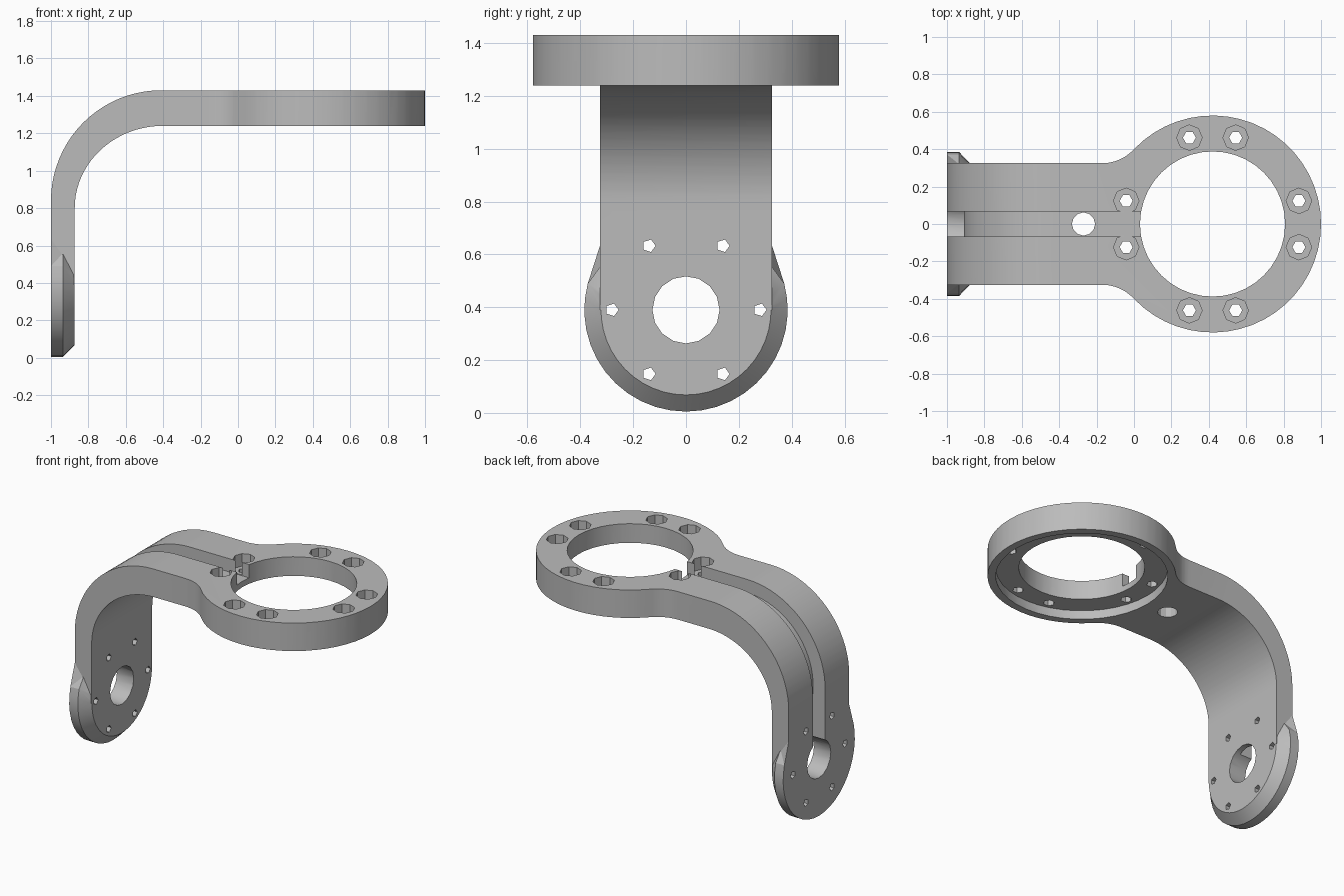
import bpy, bmesh
from math import sin, cos, radians

if "Cube" in bpy.data.objects:
    bpy.data.objects.remove(bpy.data.objects["Cube"], do_unlink=True)

RING_X, DISC_Z = 0.42, 0.39

grey = bpy.data.materials.new("plain_grey")
grey.use_nodes = True
colour = (0.5, 0.5, 0.5, 1)
grey.diffuse_color = colour
grey.node_tree.nodes["Principled BSDF"].inputs["Base Color"].default_value = colour


def arc(cx, cy, rx, a0, a1, n, ry=None):
    ry = ry or rx
    angles = [radians(a0 + (a1 - a0) * i / n) for i in range(n + 1)]
    return [(cx + rx * cos(a), cy + ry * sin(a)) for a in angles]


def circle(cx, cy, r, n, turn=0):
    return arc(cx, cy, r, turn, turn + 360, n)[:-1]


def loft(name, axis, sections):
    """Solid through (height, outline) sections along an axis."""
    place = {"x": lambda a, b, h: (h, a, b),
             "y": lambda a, b, h: (a, h, b),
             "z": lambda a, b, h: (a, b, h)}[axis]
    bm = bmesh.new()
    rows = [[bm.verts.new(place(a, b, h)) for a, b in pts] for h, pts in sections]
    n = len(rows[0])
    bm.faces.new(rows[0])
    bm.faces.new(rows[-1])
    for low, high in zip(rows, rows[1:]):
        for i in range(n):
            j = (i + 1) % n
            bm.faces.new((low[i], low[j], high[j], high[i]))
    twisted = [f for f in bm.faces if len(f.verts) == 4]
    bmesh.ops.triangulate(bm, faces=twisted)
    bmesh.ops.recalc_face_normals(bm, faces=bm.faces)
    mesh = bpy.data.meshes.new(name)
    bm.to_mesh(mesh)
    bm.free()
    mesh.materials.append(grey)
    obj = bpy.data.objects.new(name, mesh)
    bpy.context.collection.objects.link(obj)
    return obj


def prism(name, axis, pts, lo, hi):
    return loft(name, axis, [(lo, pts), (hi, pts)])


def combine(body, tool, operation="DIFFERENCE"):
    mod = body.modifiers.new("combine", "BOOLEAN")
    mod.operation, mod.object, mod.solver = operation, tool, "EXACT"
    bpy.context.view_layer.objects.active = body
    bpy.ops.object.modifier_apply(modifier=mod.name)
    bpy.data.objects.remove(tool, do_unlink=True)


# Bent arm seen from the side
side = ([(-1, DISC_Z)] + arc(-0.41, 0.84, 0.59, 180, 90, 20) + [(1.2, 1.43), (1.2, 1.24)]
        + arc(-0.40, 0.80, 0.473, 90, 180, 20, 0.44) + [(-0.873, DISC_Z)])
bracket = prism("mounting_bracket", "y", side, -0.8, 0.8)

# Plan outline: straight arm, fillets, round ring
fillet = arc(-0.17, 0.555, 0.23, -90, -43.3, 6)
plan = ([(-1.2, 0.325)] + fillet + arc(RING_X, 0, 0.58, 136.7, -136.7, 40)[1:-1]
        + [(x, -y) for x, y in reversed(fillet)] + [(-1.2, -0.325)])
combine(bracket, prism("plan", "z", plan, -0.2, 2), "INTERSECT")


# Flared round end with chamfered inner edge
def end_outline(r, start, top):
    return ([(0.32, top)] + arc(0, DISC_Z, r, start, -180 - start, 24) + [(-0.32, top)])


combine(bracket, loft("flared_end", "x", [
    (-1, end_outline(0.385, 15, 0.65)),
    (-0.935, end_outline(0.385, 15, 0.56)),
    (-0.873, end_outline(0.322, 2, 0.44))]), "UNION")

# Cable groove along the outside of the bend
groove = ([(-0.91, DISC_Z)] + arc(-0.41, 0.84, 0.50, 180, 90, 20)
          + [(0.15, 1.34), (0.15, 1.6), (-1.2, 1.6), (-1.2, DISC_Z)])
combine(bracket, prism("groove", "y", groove, -0.066, 0.066))

# Ring bore, underside recess and cable hole
combine(bracket, prism("bore", "z", circle(RING_X, 0, 0.388, 40), 1, 2))
combine(bracket, prism("recess", "z", circle(RING_X, 0, 0.53, 40), 1, 1.30))
combine(bracket, prism("cable_hole", "z", circle(-0.27, 0, 0.062, 12), 1, 2))

# Ring screw holes with counterbores
for quarter in range(4):
    for offset in (-15, 15):
        a = radians(quarter * 90 + offset)
        x, y = RING_X + 0.478 * cos(a), 0.478 * sin(a)
        combine(bracket, prism("screw_hole", "z", circle(x, y, 0.035, 6), 1, 2))
        combine(bracket, prism("counterbore", "z", circle(x, y, 0.068, 8), 1.345, 2))

# Round end: shaft hole and six screw holes
combine(bracket, prism("shaft_hole", "x", circle(0, DISC_Z, 0.127, 16), -1.2, -0.7))
for i in range(6):
    a = radians(i * 60)
    pts = circle(0.28 * cos(a), DISC_Z + 0.28 * sin(a), 0.025, 5)
    combine(bracket, prism("end_screw_hole", "x", pts, -1.2, -0.7))

bpy.ops.object.select_all(action="DESELECT")
bracket.select_set(True)
bpy.context.view_layer.objects.active = bracket
bpy.ops.object.shade_smooth_by_angle(angle=radians(25))
